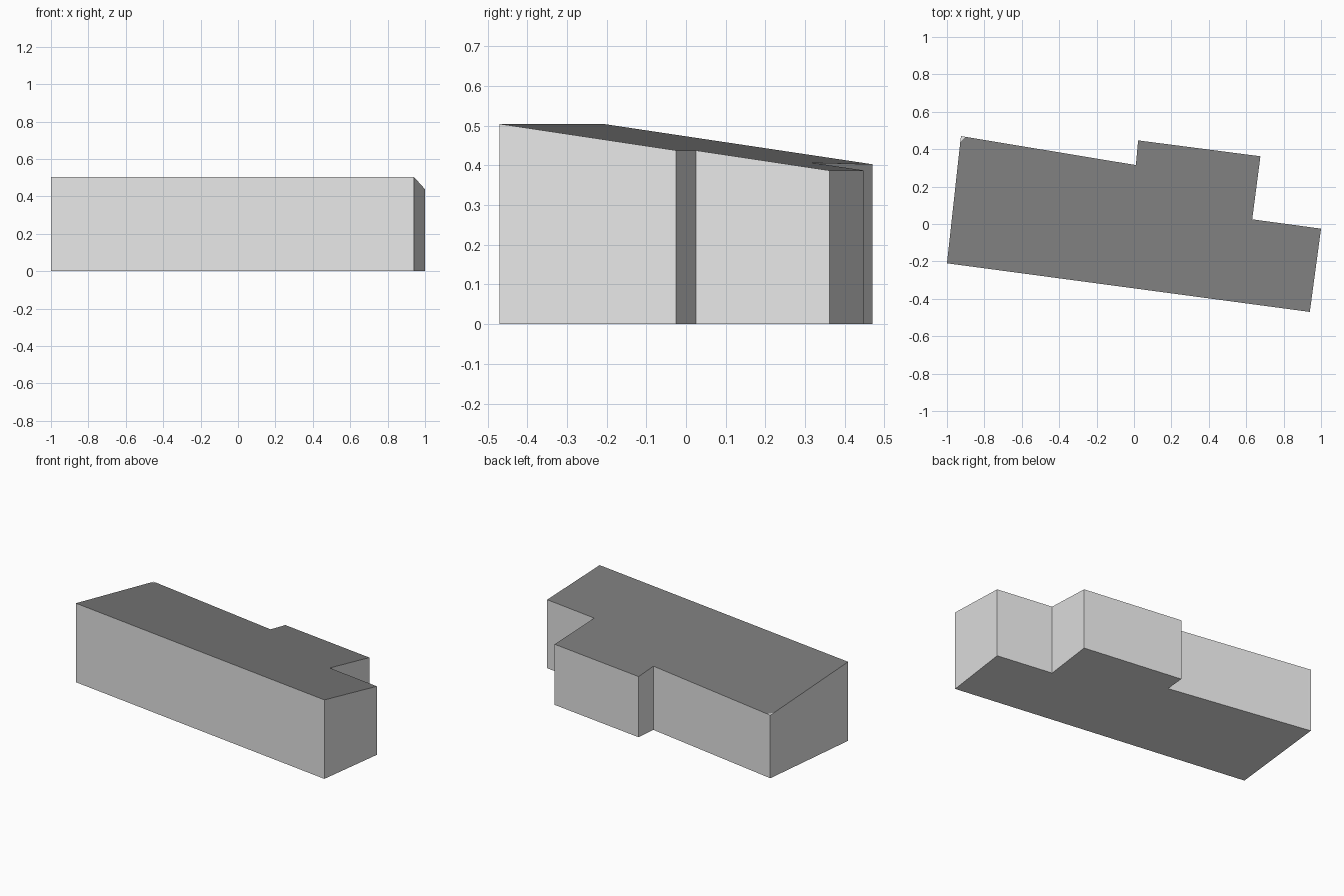
import bpy, bmesh

if "Cube" in bpy.data.objects:
    bpy.data.objects.remove(bpy.data.objects["Cube"])


def material(name, v):
    m = bpy.data.materials.new(name)
    m.diffuse_color = (v, v, v, 1)
    m.use_nodes = True
    m.node_tree.nodes["Principled BSDF"].inputs["Base Color"].default_value = m.diffuse_color
    return m


# Footprint, counter-clockwise from the front left corner
footprint = [(-1.0, -0.21), (0.94, -0.47), (1.0, -0.025), (0.632, 0.025),
             (0.676, 0.362), (0.022, 0.447), (0.01, 0.315),
             (-0.902, 0.466), (-0.925, 0.47), (-0.929, 0.437)]
CORNER = 8  # tip of the back left corner


def roof_height(x, y):
    # Single pitch: level along the front wall, falling towards the back
    depth = (x + 1.0) * 0.133 + (y + 0.21) * 0.991
    return 0.505 - 0.149 * depth


bm = bmesh.new()
low = [bm.verts.new((x, y, 0)) for x, y in footprint]
high = [bm.verts.new((x, y, roof_height(x, y))) for x, y in footprint]
n = len(footprint)

# Floor and walls
bm.faces.new(low[::-1])
for i in range(n):
    j = (i + 1) % n
    bm.faces.new((low[i], low[j], high[j], high[i]))

# Dark roof, with a small light tip in the back left corner
roof = bm.faces.new(high[:CORNER] + high[CORNER + 1:])
roof.material_index = 1
bm.faces.new(high[CORNER - 1:CORNER + 2])

mesh = bpy.data.meshes.new("building")
bm.to_mesh(mesh)
bm.free()
mesh.materials.append(material("light grey wall", 0.8))
mesh.materials.append(material("dark grey roof", 0.2))
building = bpy.data.objects.new("building", mesh)
bpy.context.collection.objects.link(building)
